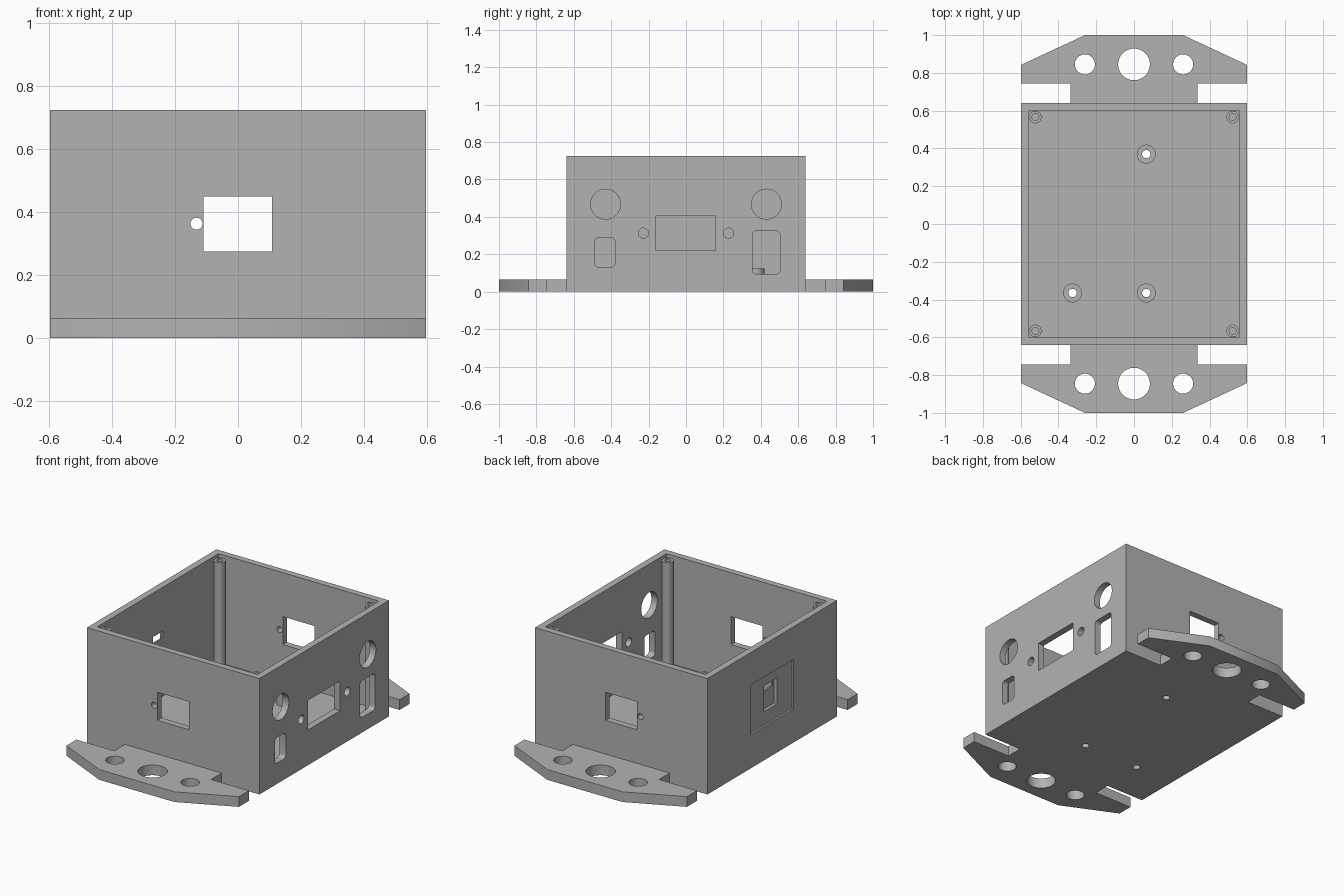
import bpy, bmesh, math

cube = bpy.data.objects.get("Cube")
if cube:
    bpy.data.objects.remove(cube, do_unlink=True)

grey = bpy.data.materials.new("plain grey")
grey.use_nodes = True
grey.diffuse_color = (0.45, 0.45, 0.45, 1)
grey.node_tree.nodes["Principled BSDF"].inputs["Base Color"].default_value = grey.diffuse_color


def circle(u, v, r, n=48):
    return [(u + r * math.cos(2 * math.pi * i / n), v + r * math.sin(2 * math.pi * i / n))
            for i in range(n)]


def rect(u0, u1, v0, v1, r=0.0):
    """Rectangle outline, with rounded corners when r is given."""
    if not r:
        return [(u0, v0), (u1, v0), (u1, v1), (u0, v1)]
    centres = [(u1 - r, v1 - r), (u0 + r, v1 - r), (u0 + r, v0 + r), (u1 - r, v0 + r)]
    pts = []
    for q, (u, v) in enumerate(centres):
        for k in range(7):
            a = math.pi / 2 * (q + k / 6)
            pts.append((u + r * math.cos(a), v + r * math.sin(a)))
    return pts


def prism(name, outline, axis, lo, hi):
    """Extrude a flat outline along an axis from lo to hi."""
    place = {"X": lambda u, v, d: (d, u, v),
             "Y": lambda u, v, d: (u, d, v),
             "Z": lambda u, v, d: (u, v, d)}[axis]
    bm = bmesh.new()
    face = bm.faces.new([bm.verts.new(place(u, v, lo)) for u, v in outline])
    ext = bmesh.ops.extrude_face_region(bm, geom=[face])
    move = place(0, 0, hi - lo)
    bmesh.ops.translate(bm, vec=move, verts=[g for g in ext["geom"] if isinstance(g, bmesh.types.BMVert)])
    bmesh.ops.recalc_face_normals(bm, faces=bm.faces)
    mesh = bpy.data.meshes.new(name)
    bm.to_mesh(mesh)
    bm.free()
    mesh.materials.append(grey)
    obj = bpy.data.objects.new(name, mesh)
    bpy.context.collection.objects.link(obj)
    return obj


def cut(target, outline, axis, lo, hi):
    """Cut an extruded outline out of the target."""
    cutter = prism("cutter", outline, axis, lo, hi)
    mod = target.modifiers.new("cut", "BOOLEAN")
    mod.operation, mod.solver, mod.object = "DIFFERENCE", "EXACT", cutter
    bpy.ops.object.select_all(action="DESELECT")
    bpy.context.view_layer.objects.active = target
    target.select_set(True)
    bpy.ops.object.modifier_apply(modifier=mod.name)
    bpy.data.objects.remove(cutter, do_unlink=True)


def smooth(obj):
    bpy.ops.object.select_all(action="DESELECT")
    bpy.context.view_layer.objects.active = obj
    obj.select_set(True)
    bpy.ops.object.shade_smooth_by_angle(angle=math.radians(30))


W, D, H = 0.597, 0.64, 0.725      # half width, half depth, height
IW, ID, FLOOR = 0.555, 0.6, 0.045  # inside of the walls and floor top
standoffs = [(0.065, 0.37), (0.065, -0.365), (-0.325, -0.365)]

# Open box
box = prism("box_shell", rect(-W, W, -D, D), "Z", 0, H)
cut(box, rect(-IW, IW, -ID, ID), "Z", FLOOR, 1)

# Front and back windows, each with a small hole beside it
cut(box, rect(-0.11, 0.108, 0.275, 0.45), "Y", -1, 1)
cut(box, circle(-0.132, 0.363, 0.019), "Y", -1, 1)

# Connector openings in the left wall
openings = [circle(s * 0.43, 0.468, 0.08) for s in (-1, 1)]
openings += [circle(s * 0.228, 0.313, 0.027) for s in (-1, 1)]
openings += [rect(-0.16, 0.157, 0.22, 0.405),
             rect(-0.487, -0.38, 0.13, 0.29, 0.022),
             rect(0.355, 0.503, 0.095, 0.325, 0.022)]
for outline in openings:
    cut(box, outline, "X", 0.5, 0.7)

# Shallow recess, pocket and slot in the right wall
cut(box, rect(-0.21, 0.21, 0.21, 0.52), "X", -0.7, -W + 0.012)
cut(box, rect(-0.065, 0.065, 0.295, 0.457), "X", -0.7, -W + 0.032)
cut(box, rect(-0.05, 0.05, 0.407, 0.45), "X", -0.7, -0.5)

# Screw holes in the floor
for x, y in standoffs:
    cut(box, circle(x, y, 0.022), "Z", -0.1, 0.1)
smooth(box)

# Board standoffs
for i, (x, y) in enumerate(standoffs):
    post = prism(f"standoff_{i + 1}", circle(x, y, 0.05), "Z", FLOOR - 0.005, 0.125)
    cut(post, circle(x, y, 0.022), "Z", 0, 0.2)
    smooth(post)

# Corner pillars for the lid screws
for sx, side in ((-1, "right"), (1, "left")):
    for sy, end in ((-1, "front"), (1, "back")):
        x, y = sx * 0.522, sy * 0.566
        pillar = prism(f"{end}_{side}_pillar", circle(x, y, 0.033), "Z", FLOOR - 0.005, 0.705)
        cut(pillar, circle(x, y, 0.018), "Z", 0.5, 0.8)
        smooth(pillar)

# Mounting tabs
half = [(0.335, D - 0.01), (0.335, 0.745), (W, 0.745), (W, 0.843), (0.26, 1.0)]
for s, end in ((-1, "front"), (1, "back")):
    outline = [(x, s * y) for x, y in half] + [(-x, s * y) for x, y in reversed(half)]
    tab = prism(f"{end}_mounting_tab", outline, "Z", 0, 0.064)
    for x, r in ((0, 0.084), (-0.26, 0.053), (0.26, 0.053)):
        cut(tab, circle(x, s * 0.845, r), "Z", -0.1, 0.2)
    smooth(tab)
